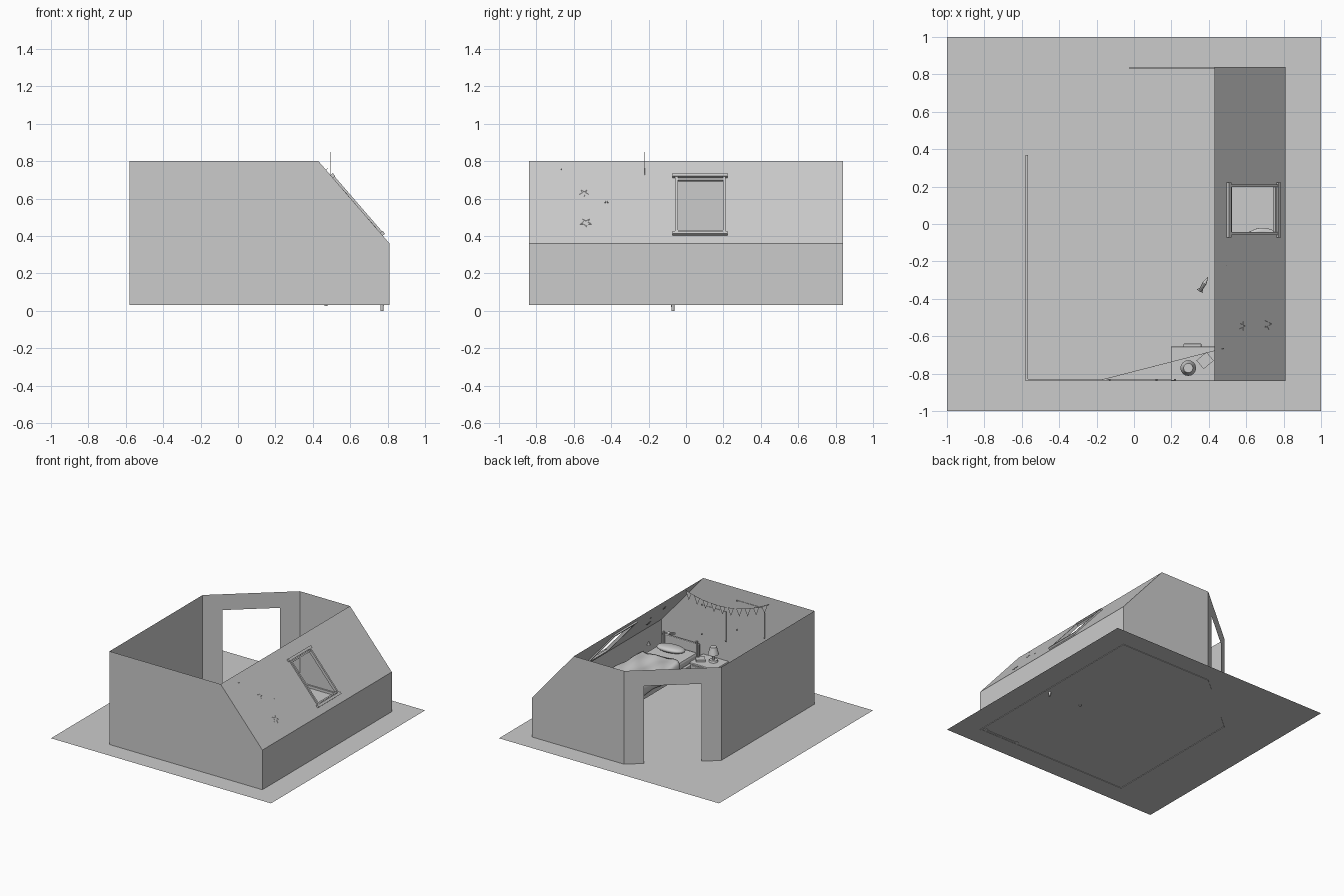
import bpy, bmesh, math
from mathutils import Vector, Matrix

if "Cube" in bpy.data.objects:
    bpy.data.objects.remove(bpy.data.objects["Cube"])

X0, X1, Y0, Y1 = -0.58, 0.81, -0.84, 0.84     # room footprint
ZB, ZT, ZK, XS = 0.03, 0.80, 0.36, 0.43       # wall base, top, knee height, slope start
FLOOR = 0.034


def mesh(name, verts, faces):
    me = bpy.data.meshes.new(name)
    me.from_pydata([tuple(v) for v in verts], [], faces)
    me.validate()
    ob = bpy.data.objects.new(name, me)
    bpy.context.collection.objects.link(ob)
    return ob


def poly(name, pts):
    return mesh(name, pts, [list(range(len(pts)))])


def box(name, lo, hi, rot=None, bevel=0):
    lo, hi = Vector(lo), Vector(hi)
    bm = bmesh.new()
    bmesh.ops.create_cube(bm, size=1)
    bmesh.ops.scale(bm, vec=hi - lo, verts=bm.verts)
    me = bpy.data.meshes.new(name)
    bm.to_mesh(me)
    bm.free()
    ob = bpy.data.objects.new(name, me)
    ob.location = (lo + hi) / 2
    if rot:
        ob.rotation_euler = rot
    bpy.context.collection.objects.link(ob)
    if bevel:
        m = ob.modifiers.new("bevel", 'BEVEL')
        m.width, m.segments = bevel, 2
    return ob


def tube(name, a, b, r0, r1, sides=12):
    a, b = Vector(a), Vector(b)
    d = b - a
    bpy.ops.mesh.primitive_cone_add(vertices=sides, radius1=r0, radius2=r1, depth=d.length,
                                    location=(a + b) / 2,
                                    rotation=d.to_track_quat('Z', 'Y').to_euler())
    ob = bpy.context.object
    ob.name = name
    bpy.ops.object.shade_smooth_by_angle()
    return ob


def slope(u, y, off=0.0):
    """Point on the sloping roof: u from ridge edge to knee wall, off along its normal."""
    n = Vector((ZT - ZK, 0, X1 - XS)).normalized()
    return Vector((XS + u * (X1 - XS), y, ZT + u * (ZK - ZT))) + n * off


# Ground slab
poly("ground", [(-1, -1, FLOOR), (1, -1, FLOOR), (1, 1, FLOOR), (-1, 1, FLOOR)])

# Plain walls, single sheets
CX, CY = -0.025, 0.37                         # ends of the diagonal doorway wall
poly("front_wall", [(X0, Y0, ZB), (X1, Y0, ZB), (X1, Y0, ZK), (XS, Y0, ZT), (X0, Y0, ZT)])
poly("left_wall", [(X0, CY, ZB), (X0, Y0, ZB), (X0, Y0, ZT), (X0, CY, ZT)])
poly("back_wall", [(X1, Y1, ZB), (CX, Y1, ZB), (CX, Y1, ZT), (XS, Y1, ZT), (X1, Y1, ZK)])
poly("knee_wall", [(X1, Y0, ZB), (X1, Y1, ZB), (X1, Y1, ZK), (X1, Y0, ZK)])

# Diagonal wall with doorway
a, b = Vector((CX, Y1, 0)), Vector((X0, CY, 0))
door = [(0, ZB), (.206, ZB), (.206, .67), (.794, .67), (.794, ZB), (1, ZB), (1, ZT), (0, ZT)]
poly("doorway_wall", [a.lerp(b, t) + Vector((0, 0, z)) for t, z in door])

# Sloping roof around the skylight opening
U0, U1, V0, V1 = 0.19, 0.89, -0.05, 0.205
us, vs = (0, U0, U1, 1), (Y0, V0, V1, Y1)
grid = [slope(u, v) for u in us for v in vs]
mesh("sloping_roof", grid, [(i * 4 + j, (i + 1) * 4 + j, (i + 1) * 4 + j + 1, i * 4 + j + 1)
                            for i in range(3) for j in range(3) if (i, j) != (1, 1)])


def slope_bar(name, u0, u1, v0, v1, d0, d1):
    p = [slope(u, v, d) for d in (d0, d1) for u, v in ((u0, v0), (u1, v0), (u1, v1), (u0, v1))]
    mesh(name, p, [(3, 2, 1, 0), (4, 5, 6, 7), (0, 1, 5, 4), (1, 2, 6, 5), (2, 3, 7, 6), (3, 0, 4, 7)])


# Skylight frame
for v in (V0, V1):
    slope_bar("skylight_side", U0 - .01, U1 + .01, v - .008, v + .006, -.012, .012)
for u in (U0, U1):
    slope_bar("skylight_rail", u - .02, u + .015, V0 - .022, V1 + .018, -.012, .016)
    w = .035 if u == U0 else -.035
    slope_bar("skylight_lip", u + w - .01, u + w + .01, V0, V1, -.01, .006)

# Skirting boards
for lo, hi in (((X0, Y0, ZB), (X1, Y0 + .012, .055)), ((CX, Y1 - .012, ZB), (X1, Y1, .055)),
               ((X0, Y0, ZB), (X0 + .012, CY, .055)), ((X1 - .012, Y0, ZB), (X1, Y1, .055))):
    box("skirting", lo, hi)

# Bed: frame, legs, mattress
BX0, BX1, BY0, BY1 = 0.45, 0.79, -0.82, -0.05
box("bed_frame", (BX0, BY0, .08), (BX1, BY1, .13), bevel=.005)
box("mattress", (BX0 + .01, BY0 + .01, .13), (BX1 - .01, BY1 - .01, .195), bevel=.02)
box("headboard", (BX0, BY0 - .01, .03), (BX1, BY0 + .01, .26), bevel=.006)
box("footboard", (BX0, BY1 - .01, .06), (BX1, BY1 + .005, .17), bevel=.005)
for x in (.47, .77):
    tube("bed_leg", (x, -.07, 0 if x > .6 else .025), (x, -.07, .09), .008, .012)
    tube("bed_post", (x, -.81, .03), (x, -.81, .28), .01, .01)

# Duvet draped over the lower bed with soft waves
N, M = 24, 24
dv = []
for j in range(M + 1):
    for i in range(N + 1):
        s, t = i / N * 2 - 1, j / M
        drop = max(0, abs(s) - .8) / .2
        x = .62 + .185 * max(-1, min(1, s * 1.2))
        y = -.56 + .52 * t + .02 * math.sin(5 * s)
        z = .215 + .01 * math.sin(7 * s + 4 * t) * math.cos(9 * t) - .09 * drop
        dv.append((x, y, z))
W = N + 1
du = mesh("duvet", dv, [(j * W + i, j * W + i + 1, (j + 1) * W + i + 1, (j + 1) * W + i)
                        for j in range(M) for i in range(N)])
du.modifiers.new("thickness", 'SOLIDIFY').thickness = .012
for p in du.data.polygons:
    p.use_smooth = True

# Pillow
pl = box("pillow", (.51, -.78, .19), (.75, -.63, .25), rot=(.15, 0, .08))
pl.modifiers.new("soft", 'SUBSURF').levels = 3
pl.scale = (1.15, 1.15, 1.1)
for p in pl.data.polygons:
    p.use_smooth = True

# Bedside table with drawers
box("table_body", (.205, -.838, .034), (.425, -.665, .165), bevel=.004)
box("table_top", (.197, -.838, .165), (.432, -.655, .18), bevel=.005)
for z in (.05, .108):
    box("drawer_front", (.22, -.668, z), (.41, -.657, z + .048), bevel=.003)
    box("drawer_handle", (.265, -.66, z + .02), (.36, -.64, z + .03), bevel=.003)
box("book", (.345, -.76, .18), (.415, -.70, .195), rot=(0, 0, .7))

# Table lamp
tube("lamp_base", (.29, -.77, .18), (.29, -.77, .195), .035, .03, 16)
tube("lamp_stem", (.29, -.77, .19), (.29, -.77, .25), .009, .009)
tube("lamp_shade", (.29, -.77, .24), (.29, -.77, .30), .042, .025, 16)

# Bunting: sagging cord with triangular flags
A, B = Vector((-.17, -.832, .745)), Vector((.48, -.665, .76))


def cord(t):
    return A.lerp(B, t) + Vector((0, 0, -.34 * t * (1 - t)))


for k in range(20):
    tube("bunting_cord", cord(k / 20), cord((k + 1) / 20), .0015, .0015, 6)
for k in range(10):
    p, q = cord((k + .15) / 10), cord((k + .85) / 10)
    poly("bunting_flag", [p, q, (p + q) / 2 - Vector((0, 0, .065))])

# Posters on the front wall's inner face, held by pins
for px0, px1, pz0, pz1 in ((-.13, .12, .46, .70), (.22, .44, .34, .58)):
    box("poster", (px0, -.84, pz0), (px1, -.836, pz1))
    for x in (px0, px1):
        for z in (pz0, pz1):
            tube("poster_pin", (x, -.838, z), (x, -.828, z), .004, .006, 8)

# Star decorations stuck on the slope, tips just poking through
for u, y, r in ((.39, -.545, .026), (.75, -.535, .034), (.5, -.425, .012)):
    c = slope(u, y, .002)
    ring = [slope(u + (r if k % 2 == 0 else r * .4) * math.cos(k * math.pi / 5) / .58,
                  y + (r if k % 2 == 0 else r * .4) * math.sin(k * math.pi / 5), .001)
            for k in range(10)]
    mesh("wall_star", ring + [slope(u, y, -.008)], [(k, (k + 1) % 10, 10) for k in range(10)])

# Hanging toy rocket and pull cord
nose, tail = Vector((.395, -.285, .57)), Vector((.352, -.36, .55))
tube("rocket_body", tail, tail.lerp(nose, .6), .008, .012, 10)
tube("rocket_nose", tail.lerp(nose, .6), nose, .012, .001, 10)
side = (nose - tail).cross(Vector((0, 0, 1))).normalized()
for s in (-1, 1):
    poly("rocket_fin", [tail, tail.lerp(nose, .35), tail + side * .02 * s])
tube("hanging_cord", (.494, -.22, .49), (.494, -.22, .85), .001, .001, 6)
tube("hanging_weight", (.494, -.22, .47), (.494, -.22, .50), .018, .004, 8)
